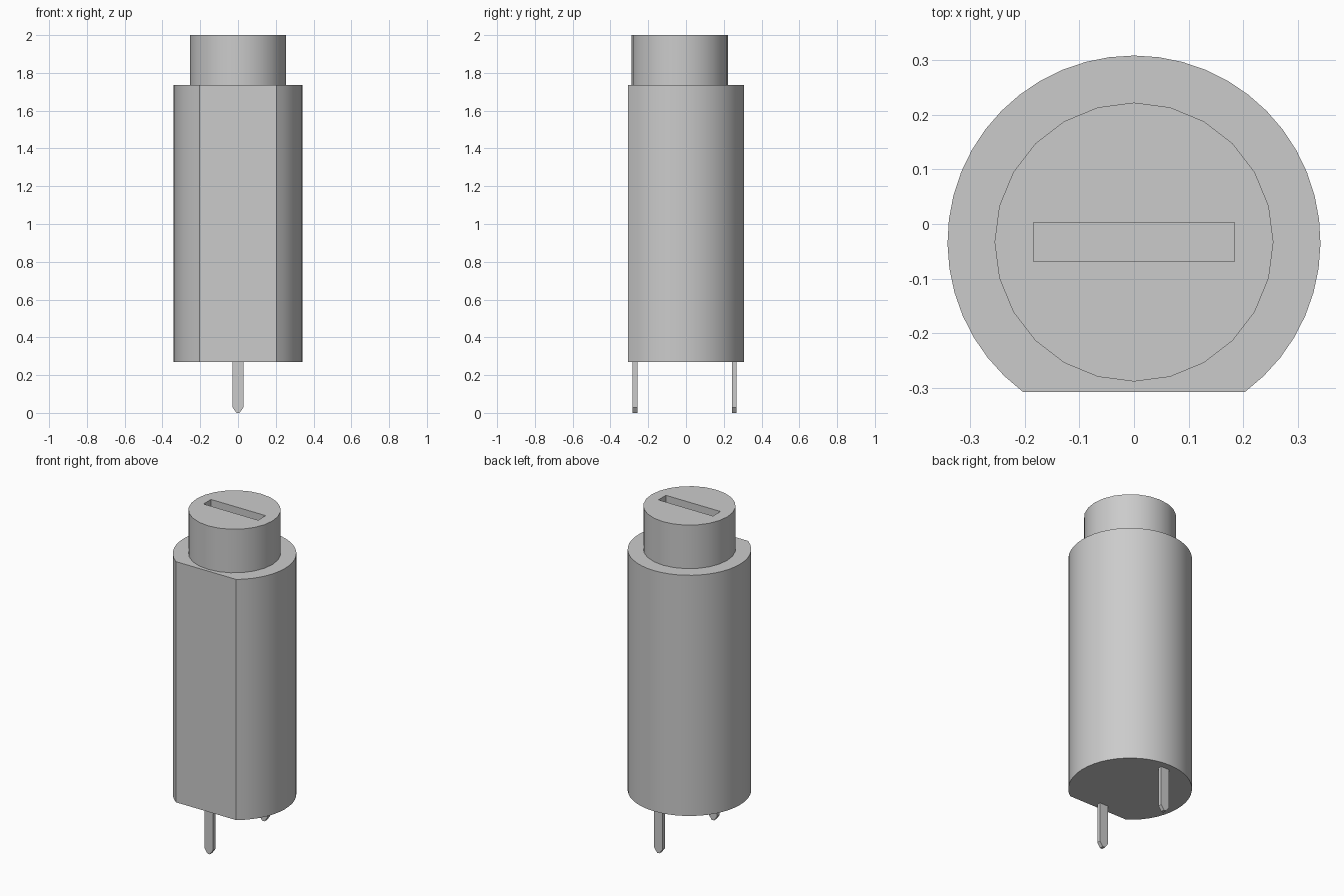
import bpy, bmesh
from math import sin, cos, acos, pi, radians

cube = bpy.data.objects.get("Cube")
if cube:
    bpy.data.objects.remove(cube, do_unlink=True)

AXIS_Y = -0.033
BODY_R, FLAT_Y = 0.341, -0.307
BODY_BOTTOM, BODY_TOP, TOP = 0.27, 1.735, 2.0

grey = bpy.data.materials.new("plain grey")
grey.use_nodes = True
grey.diffuse_color = (0.6, 0.6, 0.6, 1)
grey.node_tree.nodes["Principled BSDF"].inputs["Base Color"].default_value = (0.6, 0.6, 0.6, 1)


def extrude(name, points, depth):
    """Solid made by sweeping a closed outline of 3D points along a vector."""
    bm = bmesh.new()
    face = bm.faces.new([bm.verts.new(p) for p in points])
    swept = bmesh.ops.extrude_face_region(bm, geom=[face], use_keep_orig=True)
    bmesh.ops.translate(bm, vec=depth,
                        verts=[g for g in swept["geom"] if isinstance(g, bmesh.types.BMVert)])
    bmesh.ops.recalc_face_normals(bm, faces=bm.faces)
    mesh = bpy.data.meshes.new(name)
    bm.to_mesh(mesh)
    bm.free()
    mesh.materials.append(grey)
    obj = bpy.data.objects.new(name, mesh)
    bpy.context.collection.objects.link(obj)
    return obj


def smooth(obj):
    bpy.ops.object.select_all(action="DESELECT")
    obj.select_set(True)
    bpy.context.view_layer.objects.active = obj
    bpy.ops.object.shade_smooth_by_angle(angle=radians(25))


def arc(radius, start, end, steps, z):
    """Points around the axis, with angles measured from the back."""
    angles = [start + (end - start) * i / steps for i in range(steps + 1)]
    return [(radius * sin(a), AXIS_Y + radius * cos(a), z) for a in angles]


# Round body with a flat front
half = pi - acos((AXIS_Y - FLAT_Y) / BODY_R)
body = extrude("body", arc(BODY_R, -half, half, 38, BODY_BOTTOM),
               (0, 0, BODY_TOP - BODY_BOTTOM))
smooth(body)

# Round cap with a straight slot
cap = extrude("cap", arc(0.255, 0, 2 * pi, 24, BODY_TOP)[:-1], (0, 0, TOP - BODY_TOP))
slot = extrude("slot_cutter",
               [(x, AXIS_Y + y, TOP - 0.1)
                for x, y in ((-0.184, -0.036), (0.184, -0.036), (0.184, 0.036), (-0.184, 0.036))],
               (0, 0, 0.2))
slot.hide_render = True
slot.hide_set(True)
cut = cap.modifiers.new("slot", "BOOLEAN")
cut.operation = "DIFFERENCE"
cut.solver = "EXACT"
cut.object = slot
smooth(cap)

# Flat pins with tapered tips
PIN_W, TIP_W, TIP_H, PIN_T = 0.028, 0.008, 0.028, 0.024
for name, y in (("front_pin", -0.27), ("back_pin", 0.255)):
    outline = [(-PIN_W, BODY_BOTTOM), (-PIN_W, TIP_H), (-TIP_W, 0),
               (TIP_W, 0), (PIN_W, TIP_H), (PIN_W, BODY_BOTTOM)]
    extrude(name, [(x, y - PIN_T / 2, z) for x, z in outline], (0, PIN_T, 0))
